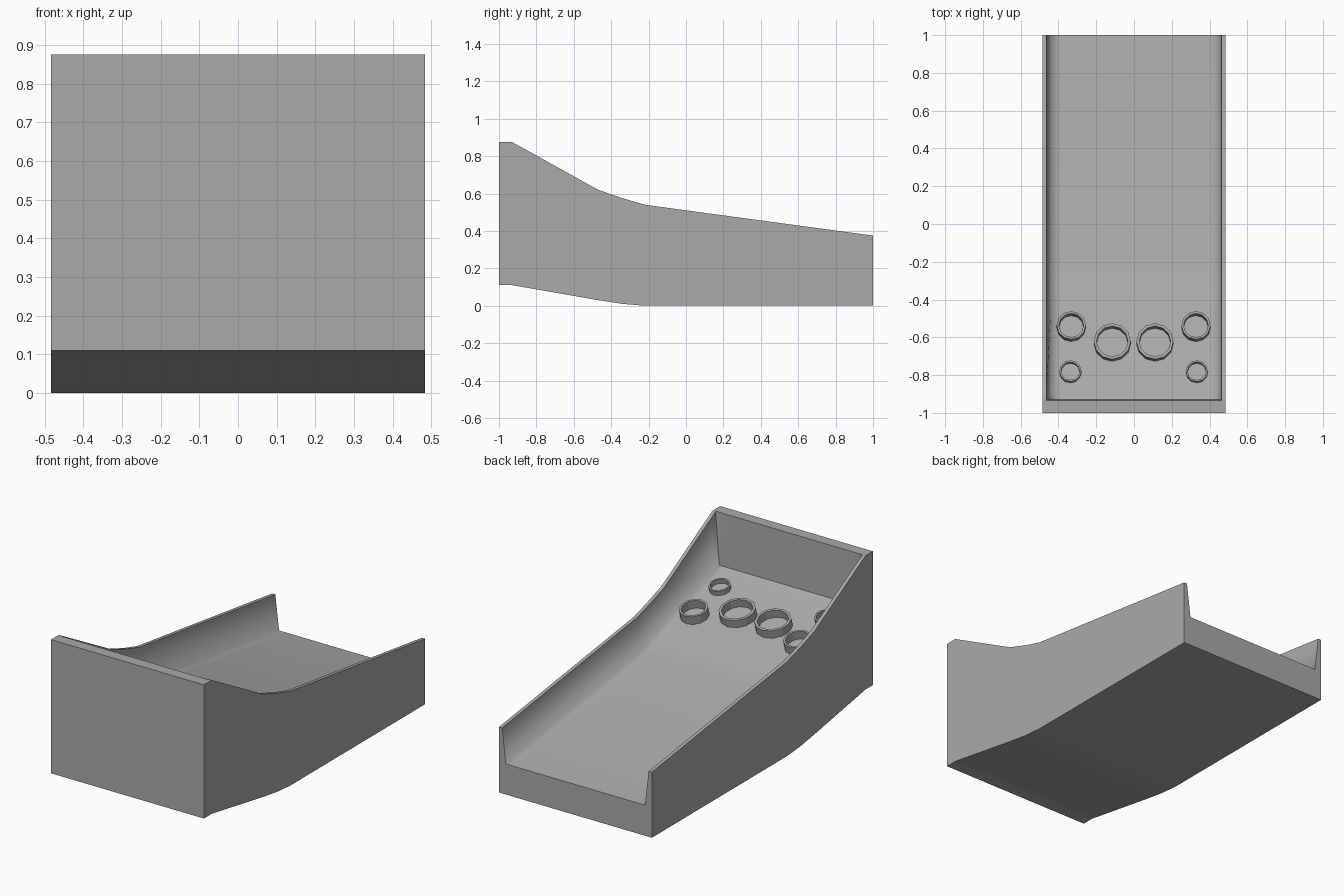
import bpy, bmesh, math
from mathutils import Matrix, Vector

cube = bpy.data.objects.get("Cube")
if cube:
    bpy.data.objects.remove(cube, do_unlink=True)

grey = bpy.data.materials.new("plain_grey")
grey.use_nodes = True
colour = (0.4, 0.4, 0.4, 1)
grey.diffuse_color = colour
for node in grey.node_tree.nodes:
    if node.type == "BSDF_PRINCIPLED":
        node.inputs["Base Color"].default_value = colour


def finish(bm, name, angle):
    bmesh.ops.recalc_face_normals(bm, faces=bm.faces)
    mesh = bpy.data.meshes.new(name)
    bm.to_mesh(mesh)
    bm.free()
    mesh.materials.append(grey)
    obj = bpy.data.objects.new(name, mesh)
    bpy.context.collection.objects.link(obj)
    bpy.ops.object.select_all(action="DESELECT")
    obj.select_set(True)
    bpy.context.view_layer.objects.active = obj
    bpy.ops.object.shade_smooth_by_angle(angle=math.radians(angle))
    return obj


# Ramp body: a U-shaped section swept along y, closed by the tall end wall
HALF, LIP, FLOOR_HALF, FLOOR_FLAT = 0.484, 0.464, 0.44, 0.39
stations = [  # y, underside, floor, rim
    (1.0, 0.0, 0.175, 0.375),
    (-0.22, 0.0, 0.345, 0.54),
    (-0.34, 0.01, 0.39, 0.575),
    (-0.47, 0.03, 0.443, 0.62),
    (-0.89, 0.103, 0.55, 0.853),
    (-0.93, 0.11, 0.575, 0.875),
    (-0.935, 0.11, 0.875, 0.875),
    (-1.0, 0.11, 0.875, 0.875),
]
bm = bmesh.new()
rings = []
for y, under, floor, rim in stations:
    half = [(HALF, under), (HALF, rim), (LIP, rim), (FLOOR_HALF, floor), (FLOOR_FLAT, floor)]
    section = half + [(-x, z) for x, z in reversed(half)]
    rings.append([bm.verts.new((x, y, z)) for x, z in section])
for a, b in zip(rings, rings[1:]):
    for i in range(len(a)):
        j = (i + 1) % len(a)
        bm.faces.new((a[i], a[j], b[j], b[i]))
bm.faces.new(rings[0])
bm.faces.new(rings[-1][::-1])
body = finish(bm, "ramp_body", 30)

# Blend the floor softly into the side walls
for edge in body.data.edges:
    ends = [body.data.vertices[v].co for v in edge.vertices]
    along = abs(ends[0].x - ends[1].x) < 0.001
    if along and abs(abs(ends[0].x) - FLOOR_HALF) < 0.001 and min(e.y for e in ends) > -0.932:
        edge.use_edge_sharp = False


def floor_height(y):
    (y0, _, z0, _), (y1, _, z1, _) = stations[3], stations[4]
    return z0 + (z1 - z0) * (y - y0) / (y1 - y0)


# Target rings: faceted collars standing square to the sloped floor
TILT = Matrix.Rotation(-math.atan(0.25), 4, "X")
SIDES, SINK = 12, 0.01


def target_ring(name, x, y, outer, inner, height):
    bm = bmesh.new()
    profile = [(outer, -SINK), (outer, height), (inner, height), (inner, -SINK)]
    place = Matrix.Translation((x, y, floor_height(y))) @ TILT
    loops = []
    for k in range(SIDES):
        t = math.tau * k / SIDES
        loops.append([bm.verts.new(place @ Vector((r * math.cos(t), r * math.sin(t), z)))
                      for r, z in profile])
    for k, a in enumerate(loops):
        b = loops[(k + 1) % SIDES]
        for i in range(4):
            j = (i + 1) % 4
            bm.faces.new((a[i], a[j], b[j], b[i]))
    finish(bm, name, 20)


CENTRE = -0.002
for side, sign in (("left", 1), ("right", -1)):
    target_ring(side + "_large_ring", CENTRE + sign * 0.113, -0.632, 0.098, 0.083, 0.047)
    target_ring(side + "_medium_ring", CENTRE + sign * 0.33, -0.548, 0.077, 0.065, 0.05)
    target_ring(side + "_small_ring", CENTRE + sign * 0.335, -0.785, 0.058, 0.049, 0.028)
